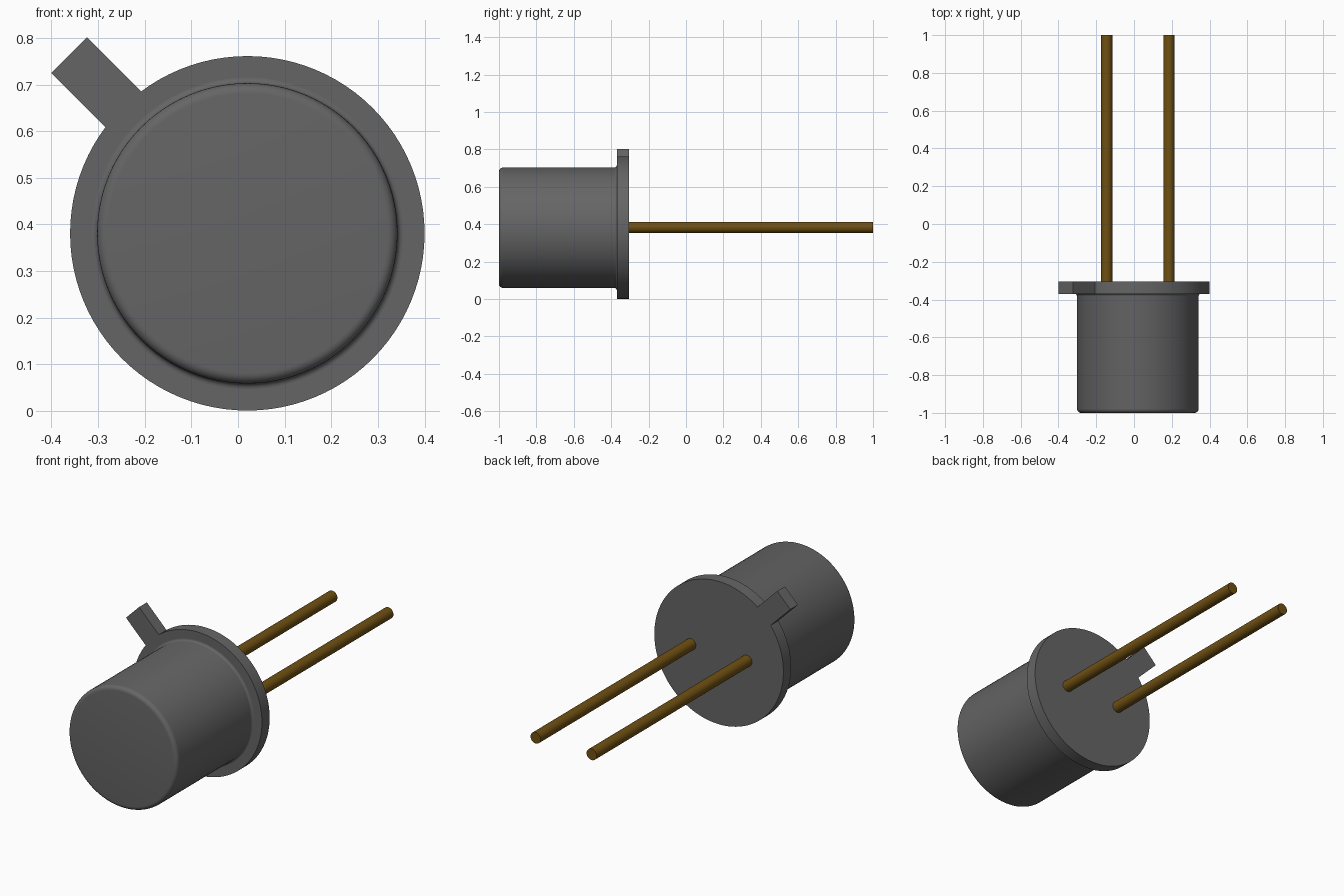
import bpy, bmesh, math
from mathutils import Matrix, Vector

if "Cube" in bpy.data.objects:
    bpy.data.objects.remove(bpy.data.objects["Cube"], do_unlink=True)

CX, CZ = 0.02, 0.381          # axis of the package
FRONT, SEAT, BACK = -1.0, -0.37, -0.305
CAN_R, FLANGE_R = 0.322, 0.38


def material(name, rgb):
    m = bpy.data.materials.new(name)
    m.use_nodes = True
    m.diffuse_color = (*rgb, 1)
    m.node_tree.nodes["Principled BSDF"].inputs["Base Color"].default_value = (*rgb, 1)
    return m


grey = material("dark grey metal", (0.13, 0.13, 0.13))
bronze = material("bronze lead", (0.16, 0.08, 0.006))


def finish(name, bm, mat):
    bmesh.ops.recalc_face_normals(bm, faces=bm.faces)
    mesh = bpy.data.meshes.new(name)
    bm.to_mesh(mesh)
    bm.free()
    mesh.materials.append(mat)
    ob = bpy.data.objects.new(name, mesh)
    bpy.context.collection.objects.link(ob)
    bpy.ops.object.select_all(action="DESELECT")
    ob.select_set(True)
    bpy.context.view_layer.objects.active = ob
    bpy.ops.object.shade_smooth_by_angle(angle=math.radians(35))
    return ob


def turned(name, profile, mat, x=CX, z=CZ, sides=96):
    """Solid of revolution along y from (radius, y) points, with capped ends."""
    bm = bmesh.new()
    rings = []
    for r, y in profile:
        angles = [2 * math.pi * i / sides for i in range(sides)]
        rings.append([bm.verts.new((x + r * math.cos(a), y, z + r * math.sin(a)))
                      for a in angles])
    for a, b in zip(rings, rings[1:]):
        for i in range(sides):
            j = (i + 1) % sides
            bm.faces.new((a[i], a[j], b[j], b[i]))
    bm.faces.new(rings[0])
    bm.faces.new(rings[-1])
    return finish(name, bm, mat)


# Can: rounded front rim and a small flare where it meets the flange
rim, flare = 0.022, 0.012
steps = [math.pi / 2 * i / 6 for i in range(7)]
profile = [(CAN_R - rim + rim * math.sin(a), FRONT + rim - rim * math.cos(a)) for a in steps]
profile += [(CAN_R + flare - flare * math.cos(a), SEAT - flare + flare * math.sin(a))
            for a in steps]
turned("can", profile, grey)

# Flange disc
turned("flange", [(FLANGE_R, SEAT), (FLANGE_R, BACK)], grey)

# Index tab pointing diagonally outwards from the flange
inner, outer, width = 0.35, 0.54, 0.109
bm = bmesh.new()
place = (Matrix.Translation((CX, (SEAT + BACK) / 2, CZ))
         @ Matrix.Rotation(math.radians(-135), 4, "Y")
         @ Matrix.Translation(((inner + outer) / 2, 0, 0))
         @ Matrix.Diagonal(Vector((outer - inner, BACK - SEAT, width, 1))))
bmesh.ops.create_cube(bm, size=1, matrix=place)
finish("index_tab", bm, grey)

# Two leads
for name, side in (("left_lead", 1), ("right_lead", -1)):
    turned(name, [(0.03, BACK - 0.01), (0.03, 1.0)], bronze,
           x=CX + side * 0.165, z=CZ + 0.002, sides=32)
